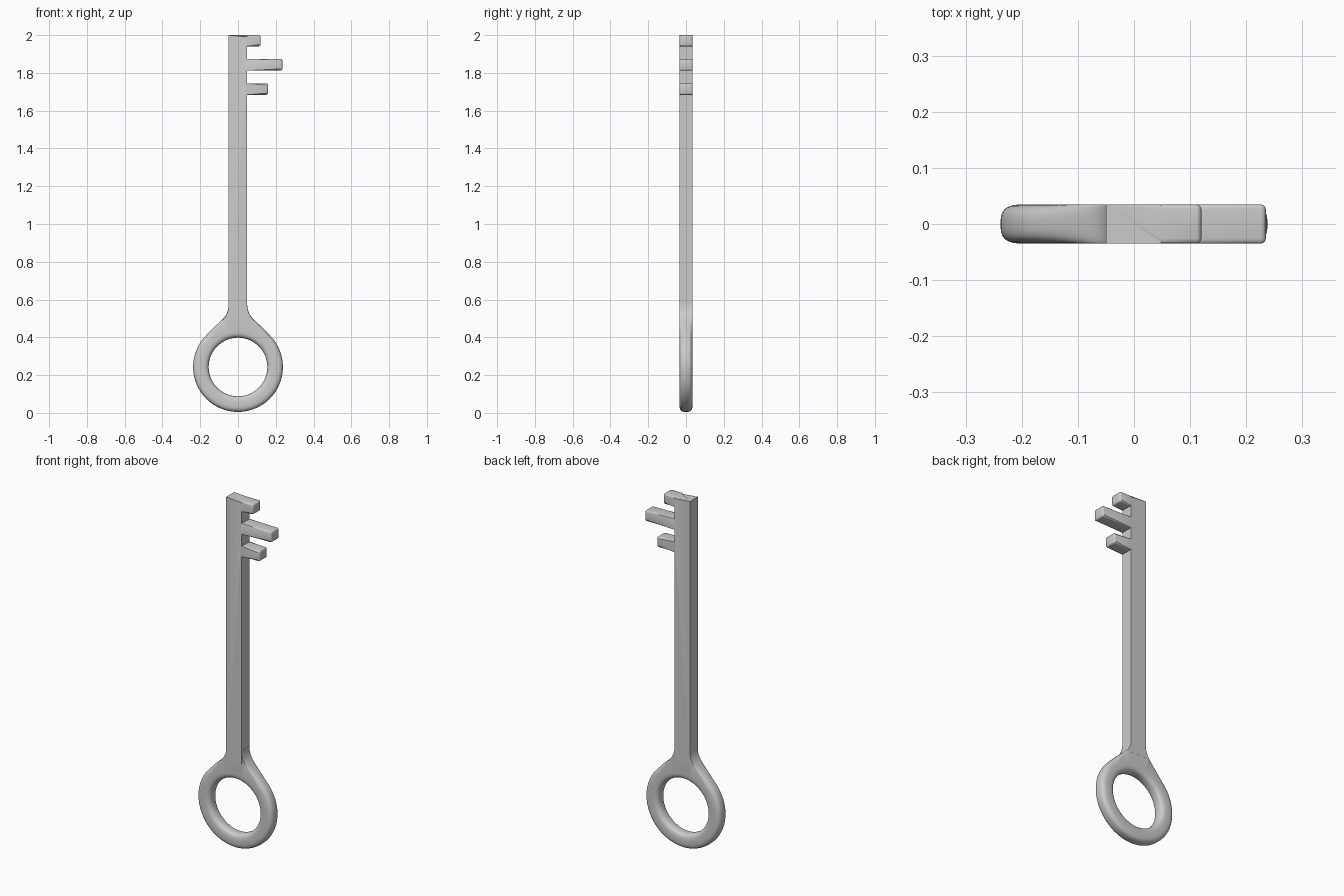
import bpy, bmesh, math

if "Cube" in bpy.data.objects:
    bpy.data.objects.remove(bpy.data.objects["Cube"])

HALF = 0.035           # half thickness of the key
CZ, R_IN, R_OUT = 0.243, 0.155, 0.238


def finish(name, bm, angle):
    bmesh.ops.recalc_face_normals(bm, faces=bm.faces)
    me = bpy.data.meshes.new(name)
    bm.to_mesh(me)
    bm.free()
    ob = bpy.data.objects.new(name, me)
    bpy.context.collection.objects.link(ob)
    bpy.ops.object.select_all(action='DESELECT')
    ob.select_set(True)
    bpy.context.view_layer.objects.active = ob
    bpy.ops.object.shade_smooth_by_angle(angle=math.radians(angle))
    return ob


# Bow outline: neck and shoulder points, then the round part (right half)
half = [(0.0, 0.575), (0.025, 0.575), (0.0485, 0.575), (0.05, 0.558), (0.055, 0.538),
        (0.064, 0.517), (0.08, 0.497), (0.105, 0.474), (0.135, 0.446)]
for i in range(29):
    a = math.radians(46 - 136 * i / 28)
    half.append((R_OUT * math.cos(a), CZ + R_OUT * math.sin(a)))
outline = half + [(-x, z) for x, z in reversed(half[1:-1])]

# Bow: rounded section swept between the hole and the outline
STEPS, POWER = 16, 3.0
bm = bmesh.new()
rings = []
for x, z in outline:
    a = math.atan2(z - CZ, x)
    r = math.hypot(x, z - CZ)
    w_in = (R_OUT - R_IN) / 2
    # the outer rounding fades into the square shaft at the neck
    t = min(1, max(0, (math.degrees(math.asin(min(1, (z - CZ) / r))) - 46) / 28))
    w_out = w_in * (1 - t) + 0.004 * t
    ring = []
    for k in range(2 * STEPS):
        b = math.pi * 2 * (k + 0.5) / (2 * STEPS)
        c, s = math.cos(b), math.sin(b)
        u = math.copysign(abs(c) ** (2 / POWER), c)
        v = math.copysign(abs(s) ** (2 / POWER), s)
        rad = r - w_out + w_out * u if u > 0 else R_IN + w_in + w_in * u
        ring.append(bm.verts.new((rad * math.cos(a), (HALF - 0.0002) * v,
                                  CZ + rad * math.sin(a))))
    rings.append(ring)
for i, ra in enumerate(rings):
    rb = rings[(i + 1) % len(rings)]
    for k in range(len(ra)):
        j = (k + 1) % len(ra)
        bm.faces.new((ra[k], ra[j], rb[j], rb[k]))
finish("bow", bm, 40)

# Shaft and bits: one extruded outline, (bottom, top, reach) for each bit
bits = [(1.684, 1.744, 0.16), (1.812, 1.874, 0.235), (1.941, 2.0, 0.12)]
L, R = -0.05, 0.048
profile = [(L, 2.0), (L, 0.50), (R, 0.50)]
for lo, hi, reach in bits:
    profile += [(R, lo), (reach, lo), (reach, hi), (R, hi)]
bm = bmesh.new()
face = bm.faces.new([bm.verts.new((x, -HALF, z)) for x, z in profile])
ext = bmesh.ops.extrude_face_region(bm, geom=[face])
for v in ext["geom"]:
    if isinstance(v, bmesh.types.BMVert):
        v.co.y = HALF
# round off the free edges of the bits
edges = [e for e in bm.edges if (e.verts[0].co.x + e.verts[1].co.x) / 2 > R + 0.01]
bmesh.ops.bevel(bm, geom=edges, offset=0.009, segments=3, profile=0.5, affect='EDGES')
finish("shaft_and_bits", bm, 30)
